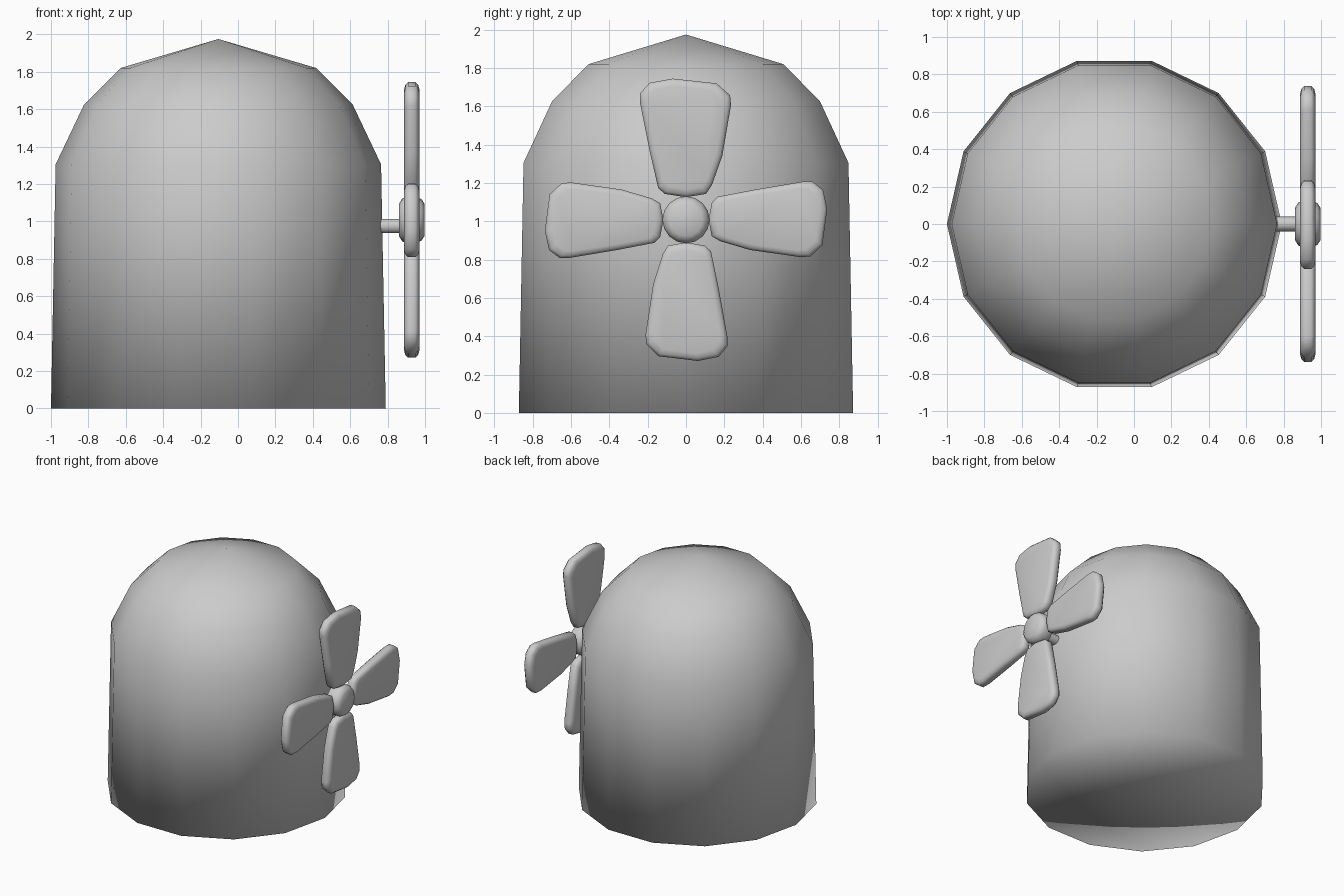
import bpy
import bmesh
from math import sin, cos, pi, radians
from mathutils import Vector, Matrix

cube = bpy.data.objects.get("Cube")
if cube:
    bpy.data.objects.remove(cube, do_unlink=True)

grey = bpy.data.materials.new("plain grey")
grey.use_nodes = True
grey.diffuse_color = (0.6, 0.6, 0.6, 1)
grey.node_tree.nodes["Principled BSDF"].inputs["Base Color"].default_value = (0.6, 0.6, 0.6, 1)


def skin(name, rings, start=None, end=None, sharp=None):
    """Bridge rings of points; close each end with a fan to a point, or a flat cap."""
    bm = bmesh.new()
    loops = [[bm.verts.new(p) for p in ring] for ring in rings]
    n = len(loops[0])
    for a, b in zip(loops, loops[1:]):
        for i in range(n):
            j = (i + 1) % n
            bm.faces.new((a[i], a[j], b[j], b[i]))
    for loop, tip in ((loops[0], start), (loops[-1], end)):
        if tip is None:
            bm.faces.new(loop)
        else:
            v = bm.verts.new(tip)
            for i in range(n):
                bm.faces.new((loop[i], loop[(i + 1) % n], v))
    bmesh.ops.recalc_face_normals(bm, faces=bm.faces)
    for f in bm.faces:
        f.smooth = True
    mesh = bpy.data.meshes.new(name)
    bm.to_mesh(mesh)
    bm.free()
    mesh.materials.append(grey)
    if sharp:
        mesh.set_sharp_from_angle(angle=radians(sharp))
    obj = bpy.data.objects.new(name, mesh)
    bpy.context.collection.objects.link(obj)
    return obj


def circle(r, sides):
    return [(r * cos(2 * pi * i / sides), r * sin(2 * pi * i / sides)) for i in range(sides)]


# Domed tower: fourteen-sided lathe
TOWER_X = -0.105
profile = [(0.895, 0), (0.87, 1.305), (0.718, 1.625), (0.523, 1.82)]
skin("tower",
     [[(TOWER_X + x, y, z) for x, y in circle(r, 14)] for r, z in profile],
     start=(TOWER_X, 0, 0), end=(TOWER_X, 0, 1.975))

# Axle and hub, turned around the x axis
HUB_Z = 1.008


def turned(name, profile, z, sides):
    skin(name, [[(x, u, z + v) for u, v in circle(r, sides)] for r, x in profile], sharp=50)


turned("axle", [(0.04, 0.7), (0.04, 0.9)], 0.975, 10)
turned("hub", [(0.085, 0.86), (0.115, 0.878), (0.123, 0.9), (0.123, 0.955),
               (0.11, 0.982), (0.085, 0.998)], HUB_Z, 16)

# Four sails: one rounded outline, repeated around the hub
outline = [(-0.11, 0.135), (-0.145, 0.165), (-0.19, 0.36), (-0.24, 0.61), (-0.24, 0.66),
           (-0.19, 0.715), (-0.07, 0.737), (0.16, 0.712), (0.23, 0.65), (0.235, 0.6),
           (0.19, 0.335), (0.135, 0.18), (0.105, 0.135), (0, 0.118)]
layers = [(0.888, 0.07), (0.895, 0.025), (0.91, 0), (0.948, 0), (0.963, 0.025), (0.97, 0.07)]
MID = 0.43


def sail(name, turn, width):
    spin = Matrix.Rotation(radians(turn), 3, 'X')
    rings = []
    for x, inset in layers:
        ring = []
        for w, l in outline:
            p = spin @ Vector((0, w * width * (1 - 2.6 * inset), MID + (l - MID) * (1 - 1.8 * inset)))
            ring.append(p + Vector((x, 0, HUB_Z)))
        rings.append(ring)
    skin(name, rings)


for name, turn, width in (("top_sail", 0, 1), ("front_sail", 90, 0.83),
                          ("bottom_sail", 180, 0.9), ("back_sail", 270, 0.83)):
    sail(name, turn, width)
